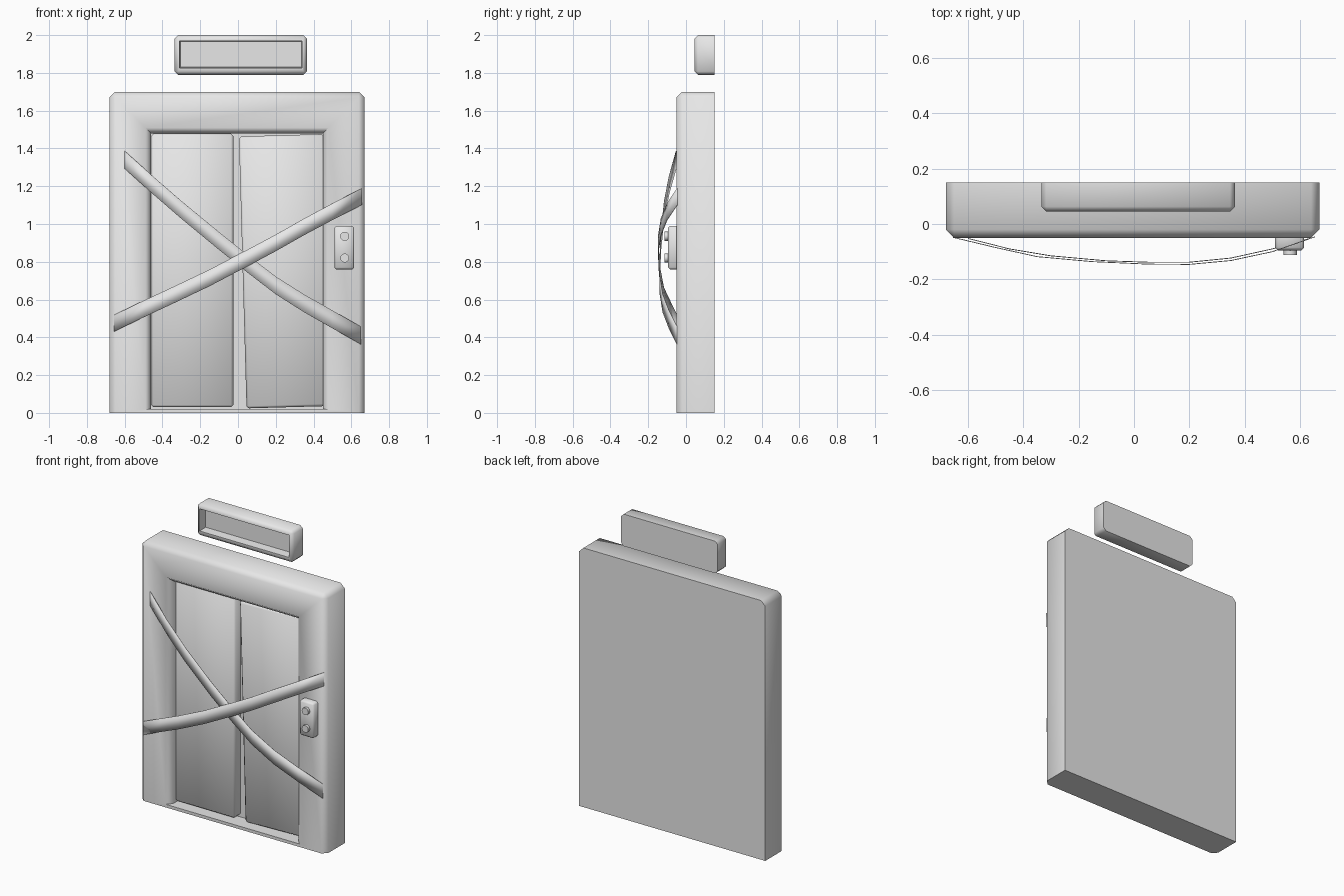
import bpy, bmesh, math
from mathutils import Matrix, Vector

cube = bpy.data.objects.get("Cube")
if cube:
    bpy.data.objects.remove(cube, do_unlink=True)

GREY = (0.8, 0.8, 0.8, 1.0)
mat = bpy.data.materials.new("light grey")
mat.use_nodes = True
mat.diffuse_color = GREY
mat.node_tree.nodes["Principled BSDF"].inputs["Base Color"].default_value = GREY


def finish(bm, name, angle=50):
    bmesh.ops.recalc_face_normals(bm, faces=bm.faces)
    mesh = bpy.data.meshes.new(name)
    bm.to_mesh(mesh)
    bm.free()
    obj = bpy.data.objects.new(name, mesh)
    bpy.context.collection.objects.link(obj)
    mesh.materials.append(mat)
    bpy.ops.object.select_all(action='DESELECT')
    obj.select_set(True)
    bpy.context.view_layer.objects.active = obj
    bpy.ops.object.shade_smooth_by_angle(angle=math.radians(angle))
    return obj


def chamfered_box(xs, ys, zs, bevel, open_bottom=False):
    """Box with chamfers everywhere but the back (and optionally the bottom)."""
    bm = bmesh.new()
    bmesh.ops.create_cube(bm, size=1)
    for v in bm.verts:
        v.co = [r[0] if c < 0 else r[1] for r, c in zip((xs, ys, zs), v.co)]
    edges = []
    for e in bm.edges:
        mid = (e.verts[0].co + e.verts[1].co) / 2
        at_back = mid.y > ys[1] - 1e-4
        at_bottom = open_bottom and mid.z < zs[0] + 1e-4
        if not (at_back or at_bottom):
            edges.append(e)
    bmesh.ops.bevel(bm, geom=edges, offset=bevel, segments=1,
                    affect='EDGES', profile=0.5)
    return bm


def hollow_front(bm, rings):
    """Sink the front face through rings of (x0, x1, z0, z1, y)."""
    bm.normal_update()
    face = min(bm.faces, key=lambda f: f.normal.y * f.calc_area())
    for x0, x1, z0, z1, y in rings:
        bmesh.ops.inset_individual(bm, faces=[face], thickness=0.01)
        mid = face.calc_center_median()
        for v in face.verts:
            v.co = Vector((x0 if v.co.x < mid.x else x1, y,
                           z0 if v.co.z < mid.z else z1))


# Door frame with a splayed opening and a closed back
bm = chamfered_box((-0.68, 0.67), (-0.05, 0.15), (0, 1.7), 0.03, True)
hollow_front(bm, [(-0.49, 0.48, 0.02, 1.51, -0.05),
                  (-0.46, 0.45, 0.02, 1.48, -0.015),
                  (-0.46, 0.45, 0.02, 1.48, 0.06)])
finish(bm, "door_frame")

# Sliding doors, one hanging crooked
finish(chamfered_box((-0.46, -0.025), (0.0, 0.07), (0.03, 1.478), 0.012),
       "right_door")
bm = chamfered_box((0.025, 0.475), (0.003, 0.07), (0.03, 1.47), 0.012)
pivot = Vector((0.25, 0, 0.75))
bmesh.ops.rotate(bm, verts=bm.verts, cent=pivot,
                 matrix=Matrix.Rotation(math.radians(-1.6), 3, 'Y'))
finish(bm, "left_door")

# Floor indicator box above the frame
bm = chamfered_box((-0.335, 0.365), (0.045, 0.15), (1.79, 2.0), 0.018)
hollow_front(bm, [(-0.31, 0.34, 1.825, 1.97, 0.045),
                  (-0.305, 0.335, 1.83, 1.965, 0.1)])
finish(bm, "floor_indicator")

# Call panel and its two round buttons
finish(chamfered_box((0.51, 0.615), (-0.095, -0.045), (0.76, 0.99), 0.01),
       "call_panel")
for name, z in (("upper_button", 0.935), ("lower_button", 0.82)):
    bm = bmesh.new()
    place = Matrix.Translation((0.565, -0.1, z)) @ Matrix.Rotation(math.pi / 2, 4, 'X')
    bmesh.ops.create_cone(bm, cap_ends=True, segments=12, radius1=0.024,
                          radius2=0.024, depth=0.025, matrix=place)
    finish(bm, name)


def tape(name, path, half):
    """Thin ribbon along (x, y, z) points, with near-vertical cut ends."""
    bm = bmesh.new()
    rows = [[bm.verts.new((x, y, z + s * half)) for s in (-1, 1)]
            for x, y, z in path]
    for a, b in zip(rows, rows[1:]):
        bm.faces.new((a[0], b[0], b[1], a[1]))
    obj = finish(bm, name)
    solid = obj.modifiers.new("thickness", 'SOLIDIFY')
    solid.thickness = 0.003
    solid.offset = 0


# Crossed barrier tapes bowing out in front of the doors
tape("falling_tape", [(-0.6, -0.052, 1.34), (-0.45, -0.09, 1.205),
                      (-0.3, -0.115, 1.075), (-0.1, -0.133, 0.91),
                      (0.05, -0.138, 0.79), (0.2, -0.138, 0.675),
                      (0.35, -0.123, 0.58), (0.5, -0.09, 0.495),
                      (0.65, -0.048, 0.41)], 0.047)
tape("rising_tape", [(-0.655, -0.048, 0.475), (-0.5, -0.085, 0.55),
                     (-0.35, -0.118, 0.62), (-0.15, -0.136, 0.715),
                     (0.05, -0.145, 0.82), (0.2, -0.146, 0.9),
                     (0.35, -0.132, 0.985), (0.5, -0.1, 1.065),
                     (0.655, -0.046, 1.145)], 0.044)
